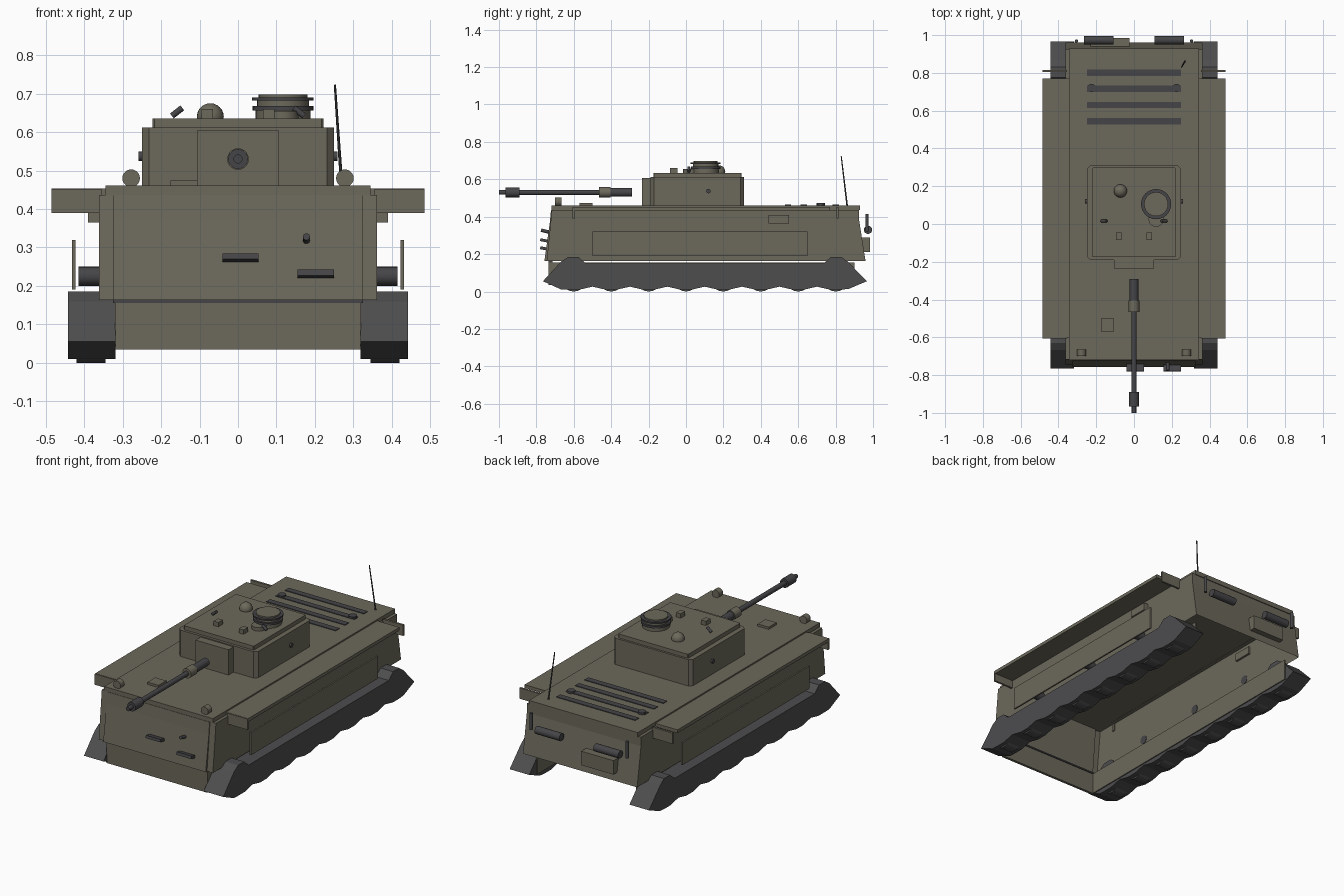
import bpy, bmesh, math
from mathutils import Vector

if "Cube" in bpy.data.objects:
    bpy.data.objects.remove(bpy.data.objects["Cube"])


def material(name, rgb):
    m = bpy.data.materials.new(name)
    m.diffuse_color = (*rgb, 1)
    m.use_nodes = True
    m.node_tree.nodes["Principled BSDF"].inputs["Base Color"].default_value = m.diffuse_color
    return m


OLIVE = material("olive_paint", (0.15, 0.14, 0.105))
STEEL = material("dark_steel", (0.06, 0.06, 0.065))
TRACK = material("track_grey", (0.075, 0.075, 0.078))


def finish(name, bm, mat, smooth=False):
    bmesh.ops.recalc_face_normals(bm, faces=bm.faces)
    me = bpy.data.meshes.new(name)
    bm.to_mesh(me)
    bm.free()
    me.materials.append(mat)
    ob = bpy.data.objects.new(name, me)
    bpy.context.collection.objects.link(ob)
    if smooth:
        bpy.ops.object.select_all(action='DESELECT')
        bpy.context.view_layer.objects.active = ob
        ob.select_set(True)
        bpy.ops.object.shade_smooth_by_angle(angle=math.radians(35))
    return ob


def box(name, x, y, z, mat=OLIVE, tilt=0):
    """Box from (min, max) ranges, optionally tilted about x."""
    bm = bmesh.new()
    bmesh.ops.create_cube(bm, size=1)
    for v in bm.verts:
        v.co = Vector(((x[1] - x[0]) * v.co.x, (y[1] - y[0]) * v.co.y, (z[1] - z[0]) * v.co.z))
    ob = finish(name, bm, mat)
    ob.location = (sum(x) / 2, sum(y) / 2, sum(z) / 2)
    ob.rotation_euler.x = tilt
    return ob


def rod(name, a, b, r, mat=STEEL, r2=None, sides=20):
    """Cylinder or cone between two points."""
    a, b = Vector(a), Vector(b)
    bm = bmesh.new()
    bmesh.ops.create_cone(bm, cap_ends=True, segments=sides, radius1=r,
                          radius2=r if r2 is None else r2, depth=(b - a).length)
    ob = finish(name, bm, mat, sides > 8)
    ob.location = (a + b) / 2
    ob.rotation_euler = (b - a).to_track_quat('Z', 'Y').to_euler()
    return ob


def extrude_x(name, pts, x0, x1, mat=OLIVE, closed=True):
    """Side profile of (y, z) points swept along x; open leaves out the last edge."""
    bm = bmesh.new()
    A = [bm.verts.new((x0, *p)) for p in pts]
    B = [bm.verts.new((x1, *p)) for p in pts]
    bm.faces.new(A)
    bm.faces.new(B)
    n = len(pts)
    for i in range(n if closed else n - 1):
        j = (i + 1) % n
        bm.faces.new((A[i], A[j], B[j], B[i]))
    return finish(name, bm, mat)


# Hull: shell open underneath, deck plate and sloped front plate
extrude_x("hull_shell", [(-0.745, 0.163), (-0.717, 0.437), (0.925, 0.437),
                         (0.925, 0.385), (0.96, 0.163)], -0.362, 0.362, closed=False)
box("hull_deck", (-0.345, 0.345), (-0.72, 0.93), (0.435, 0.461))
extrude_x("front_plate", [(-0.757, 0.163), (-0.728, 0.37), (-0.722, 0.436),
                          (-0.71, 0.436), (-0.735, 0.163)], -0.325, 0.325)
box("front_lower_plate", (-0.32, 0.32), (-0.735, -0.72), (0.035, 0.156))
box("front_seam", (-0.325, 0.325), (-0.735, -0.715), (0.156, 0.164), STEEL)

# Tracks: zigzag lower run between the wheel positions
wheel_y = [-0.6 + 0.2 * i for i in range(8)]
lower = [(-0.765, 0.055), (-0.67, 0.012)]
for y in wheel_y:
    lower += [(y - 0.03, 0.01), (y + 0.03, 0.01)]
    if y < 0.75:
        lower.append((y + 0.1, 0.026))
track = lower + [(0.87, 0.014), (0.967, 0.055), (0.865, 0.16), (0.83, 0.185), (0.775, 0.185),
                 (0.735, 0.15), (-0.535, 0.15), (-0.575, 0.185), (-0.63, 0.185), (-0.668, 0.16)]

for s, side in ((-1, "left"), (1, "right")):
    def sx(a, b):
        return tuple(sorted((s * a, s * b)))

    extrude_x(side + "_track", track, *sx(0.318, 0.442), TRACK)
    for y in wheel_y:
        rod(side + "_road_wheel", (s * 0.345, y, 0.068), (s * 0.42, y, 0.068), 0.068, TRACK)
    box(side + "_lower_wall", sx(0.312, 0.32), (-0.72, 0.9), (0.035, 0.156))
    for y in (-0.35, 0.08, 0.5):
        rod(side + "_return_roller", (s * 0.36, y, 0.225), (s * 0.415, y, 0.225), 0.025)
    # Skirt, fender and its end plates
    box(side + "_skirt", sx(0.423, 0.432), (-0.5, 0.65), (0.19, 0.32))
    box(side + "_fender", sx(0.34, 0.485), (-0.6, 0.77), (0.434, 0.453))
    for y in (-0.6, 0.81):
        box(side + "_fender_end", sx(0.355, 0.485), (y - 0.006, y + 0.006), (0.39, 0.452))
    box(side + "_side_vent", sx(0.35, 0.39), (0.44, 0.55), (0.365, 0.408))
    # Lamps, deck caps and rear fittings
    rod(side + "_headlight", (s * 0.278, -0.70, 0.48), (s * 0.278, -0.665, 0.48), 0.023, OLIVE)
    rod(side + "_deck_cap", (s * 0.225, 0.72, 0.455), (s * 0.225, 0.72, 0.472), 0.022)
    rod(side + "_exhaust", (s * 0.108, 0.973, 0.33), (s * 0.265, 0.973, 0.33), 0.022)
    rod(side + "_rear_bar", (s * 0.305, 0.968, 0.32), (s * 0.305, 0.968, 0.415), 0.009)
    # Turret fittings that come in pairs
    rod(side + "_pistol_port", (s * 0.24, 0.12, 0.537), (s * 0.259, 0.12, 0.537), 0.012)
    box(side + "_periscope", (s * 0.08 - 0.015, s * 0.08 + 0.015), (-0.085, -0.045), (0.632, 0.66))
    rod(side + "_roof_pin", (s * 0.145, 0.015, 0.663), (s * 0.172, 0.015, 0.642), 0.008)

# Front fittings
box("vision_bar", (-0.04, 0.053), (-0.78, -0.73), (0.265, 0.28), STEEL, -0.2)
box("tow_bar", (0.155, 0.25), (-0.78, -0.735), (0.222, 0.238), STEEL, -0.2)
rod("hull_gun", (0.178, -0.72, 0.315), (0.178, -0.775, 0.328), 0.009)
box("rear_box", (-0.23, -0.025), (0.94, 0.985), (0.21, 0.29))
box("driver_hatch", (-0.175, -0.105), (-0.57, -0.5), (0.455, 0.474))

# Engine deck slots and antenna
for y in (0.545, 0.63, 0.715, 0.8):
    box("engine_slot", (-0.25, 0.25), (y - 0.017, y + 0.017), (0.455, 0.465), STEEL)
rod("antenna", (0.27, 0.862, 0.455), (0.252, 0.83, 0.723), 0.0045, STEEL, 0.003, 8)


def chamfered(name, x, y0, y1, z0, z1, c):
    """Plan rectangle with cut corners, extruded upward."""
    bm = bmesh.new()
    plan = [(-x + c, y0), (x - c, y0), (x, y0 + c), (x, y1 - c),
            (x - c, y1), (-x + c, y1), (-x, y1 - c), (-x, y0 + c)]
    f = bm.faces.new([bm.verts.new((*p, z0)) for p in plan])
    ext = bmesh.ops.extrude_face_region(bm, geom=[f])
    for v in ext["geom"]:
        if isinstance(v, bmesh.types.BMVert):
            v.co.z = z1
    return finish(name, bm, OLIVE)


# Turret
chamfered("turret_body", 0.25, -0.19, 0.31, 0.455, 0.612, 0.018)
chamfered("turret_roof", 0.222, -0.175, 0.298, 0.61, 0.635, 0.005)
box("mantlet", (-0.105, 0.105), (-0.235, -0.18), (0.458, 0.606))

# Roof dome
bm = bmesh.new()
bmesh.ops.create_uvsphere(bm, u_segments=24, v_segments=12, radius=0.035)
dome = finish("roof_dome", bm, OLIVE, True)
dome.location = (-0.072, 0.175, 0.64)

# Cupola: stacked rings, lid and small front lug
for name, r, z0, z1, mat in (("cupola_base", 0.072, 0.632, 0.656, OLIVE),
                             ("cupola_slit", 0.079, 0.656, 0.668, STEEL),
                             ("cupola_neck", 0.068, 0.668, 0.682, OLIVE),
                             ("cupola_lid", 0.08, 0.682, 0.69, STEEL),
                             ("cupola_cap", 0.064, 0.69, 0.698, OLIVE)):
    rod(name, (0.117, 0.105, z0), (0.117, 0.105, z1), r, mat, sides=24)
rod("cupola_lug", (0.117, 0.025, 0.633), (0.117, 0.025, 0.655), 0.04, OLIVE)

# Gun
for name, y0, y1, r in (("muzzle_tip", -1.0, -0.96, 0.012), ("muzzle_brake", -0.965, -0.89, 0.026),
                        ("gun_barrel", -0.9, -0.4, 0.014), ("gun_sleeve", -0.465, -0.405, 0.028),
                        ("gun_root", -0.41, -0.29, 0.023)):
    rod(name, (0, y0, 0.53), (0, y1, 0.53), r, OLIVE if name == "gun_sleeve" else STEEL)
